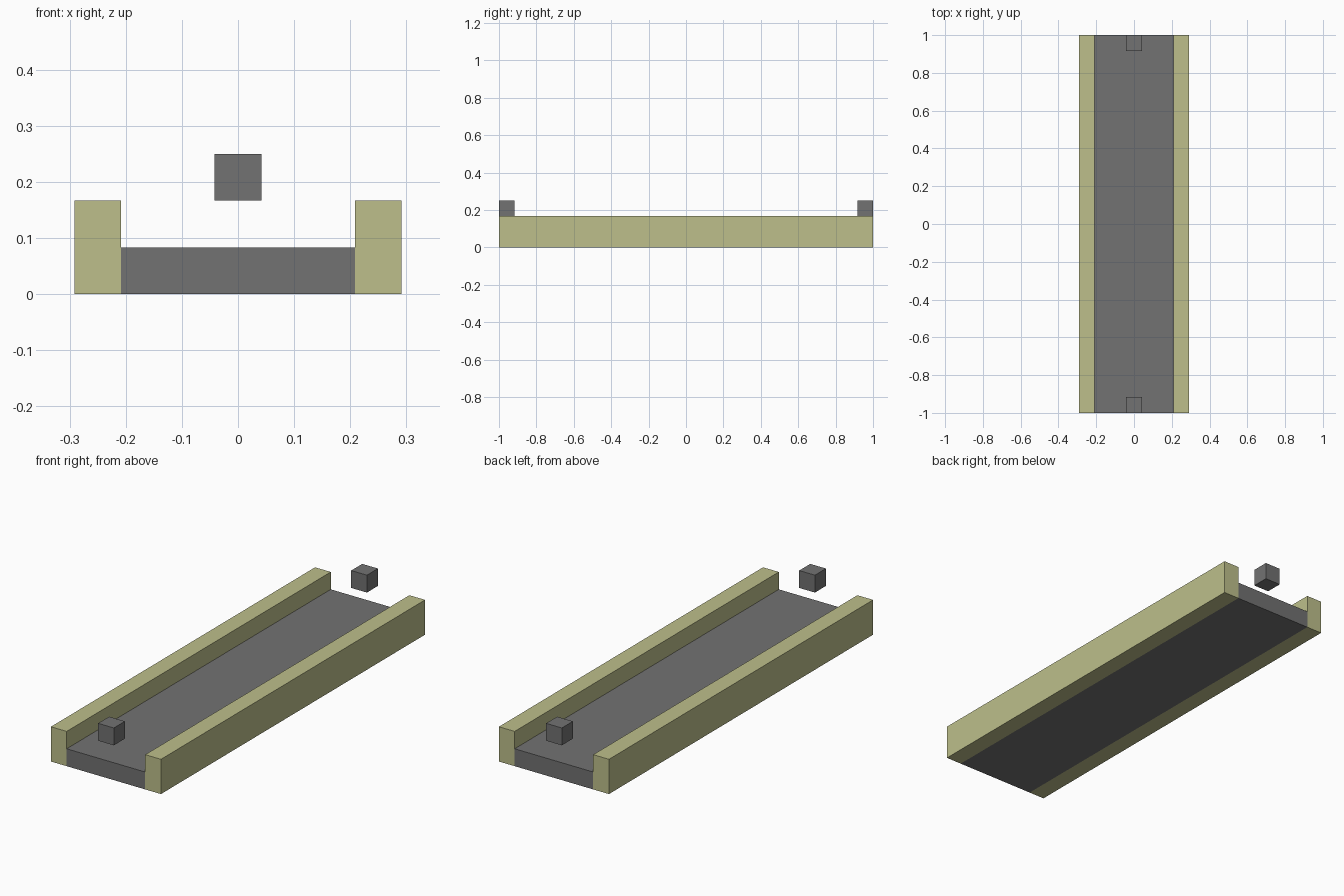
import bpy

cube = bpy.data.objects.get("Cube")
if cube:
    bpy.data.objects.remove(cube, do_unlink=True)

U = 1 / 12  # thickness shared by every part


def make_material(name, rgb):
    mat = bpy.data.materials.new(name)
    mat.use_nodes = True
    mat.diffuse_color = (*rgb, 1)
    mat.node_tree.nodes["Principled BSDF"].inputs["Base Color"].default_value = (*rgb, 1)
    return mat


def box(name, low, high, mat):
    """Add a box between two opposite corners."""
    centre = [(a + b) / 2 for a, b in zip(low, high)]
    bpy.ops.mesh.primitive_cube_add(size=1, location=centre)
    obj = bpy.context.object
    obj.name = name
    obj.scale = [b - a for a, b in zip(low, high)]
    bpy.ops.object.transform_apply(location=False, rotation=False, scale=True)
    obj.data.materials.append(mat)
    return obj


grey = make_material("dark grey", (0.168, 0.168, 0.168))
olive = make_material("pale olive", (0.509, 0.521, 0.258))

# Flat deck between the rails
box("deck", (-2.5 * U, -1, 0), (2.5 * U, 1, U), grey)

# Side rails, twice the height of the deck
for side, x in (("left", 3 * U), ("right", -3 * U)):
    box(side + "_rail", (x - U / 2, -1, 0), (x + U / 2, 1, 2 * U), olive)

# Small floating end blocks
for end, y in (("front", -1 + U / 2), ("back", 1 - U / 2)):
    box(end + "_block", (-U / 2, y - U / 2, 2 * U), (U / 2, y + U / 2, 3 * U), grey)
